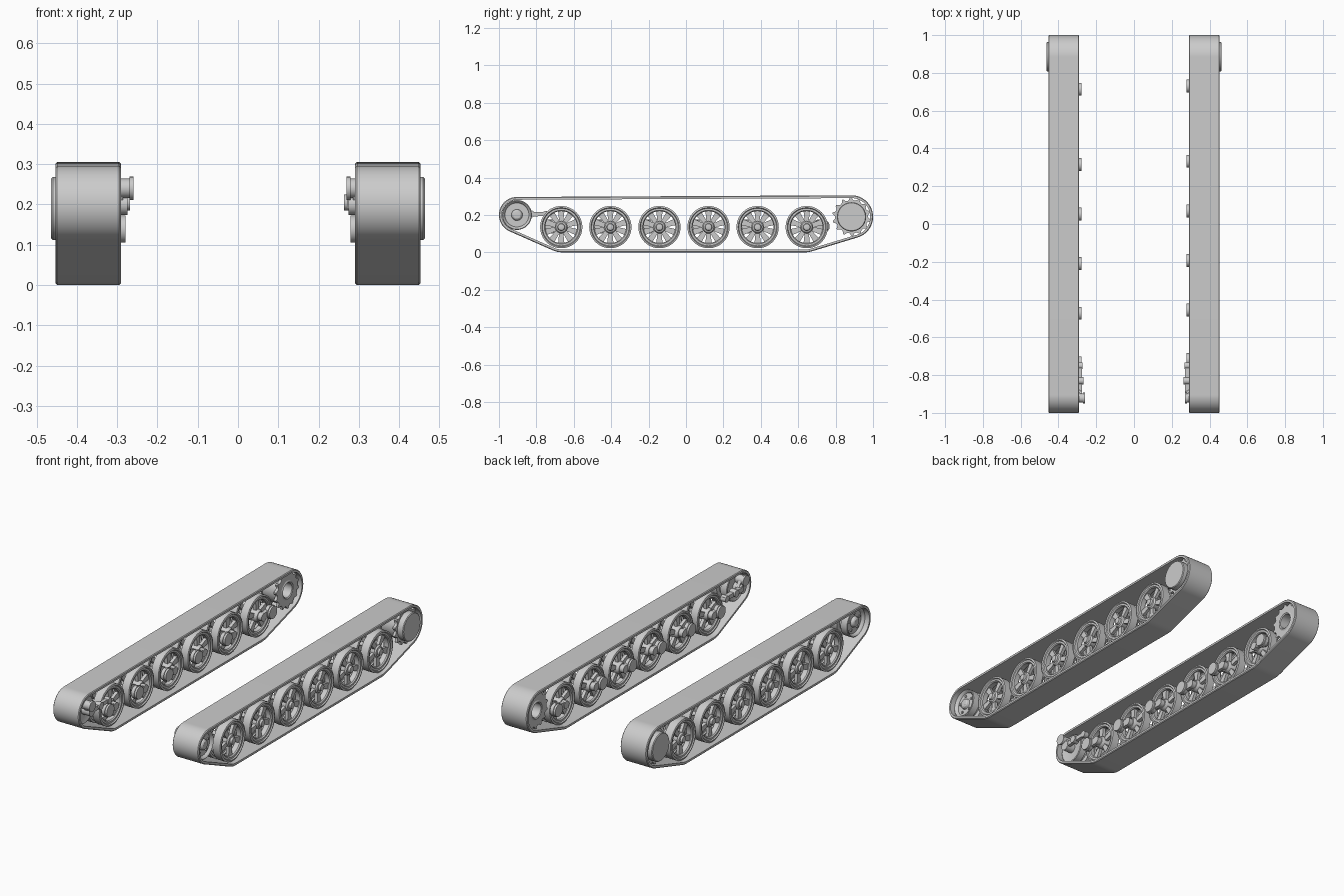
import bpy, bmesh
from math import cos, sin, pi, tau, radians
from mathutils import Vector

if "Cube" in bpy.data.objects:
    bpy.data.objects.remove(bpy.data.objects["Cube"])

steel = bpy.data.materials.new("plain grey steel")
steel.use_nodes = True
GREY = (0.6, 0.6, 0.6, 1)
steel.diffuse_color = GREY
steel.node_tree.nodes["Principled BSDF"].inputs["Base Color"].default_value = GREY

# Key positions as (y, z) in the side plane
IDLER, SPROCKET = (-0.904, 0.2), (0.885, 0.19)
WHEEL_Z = 0.135
WHEEL_YS = [-0.667 + 0.2625 * i for i in range(6)]


def skin(bm, loops, wrap=True):
    """Join matching closed loops of points with quads."""
    rows = [[bm.verts.new(p) for p in loop] for loop in loops]
    n = len(rows[0])
    for a in range(len(rows) if wrap else len(rows) - 1):
        r, q = rows[a], rows[(a + 1) % len(rows)]
        for i in range(n):
            j = (i + 1) % n
            bm.faces.new((r[i], r[j], q[j], q[i]))


def circle(x, r, centre, n):
    return [Vector((x, centre[0] + r * cos(tau * i / n), centre[1] + r * sin(tau * i / n)))
            for i in range(n)]


def lathe(bm, profile, centre, n=40, wrap=False):
    """Turn (x, radius) points about an axis along x."""
    skin(bm, [circle(x, r, centre, n) for x, r in profile], wrap)


def cylinder(bm, x0, x1, r, centre, n=24):
    lathe(bm, [(x0, 0), (x0, r), (x1, r), (x1, 0)], centre, n)


def prism(bm, outline, x0, x1):
    """Extrude a (y, z) outline along x."""
    skin(bm, [[Vector((x, y, z)) for y, z in outline] for x in (x0, x1)], False)
    bm.verts.ensure_lookup_table()
    n = len(outline)
    bm.faces.new(bm.verts[-n:])
    bm.faces.new(bm.verts[-2 * n:-n])


def bar(bm, a, b, wa, wb, x0, x1):
    """Tapered flat bar between two (y, z) points."""
    a, b = Vector(a), Vector(b)
    d = (b - a).normalized()
    side = Vector((-d.y, d.x))
    prism(bm, [a - side * wa / 2, b - side * wb / 2, b + side * wb / 2, a + side * wa / 2], x0, x1)


def finish(name, bm, side):
    """Place the part on one side and shade it."""
    for v in bm.verts:
        v.co.x *= side
    bmesh.ops.remove_doubles(bm, verts=bm.verts, dist=1e-5)
    bmesh.ops.recalc_face_normals(bm, faces=bm.faces)
    mesh = bpy.data.meshes.new(name)
    bm.to_mesh(mesh)
    bm.free()
    mesh.materials.append(steel)
    mesh.shade_smooth()
    mesh.set_sharp_from_angle(angle=radians(32))
    obj = bpy.data.objects.new(name, mesh)
    bpy.context.collection.objects.link(obj)
    return obj


def belt_path():
    """Tight loop around four guide circles: (point, outward direction)."""
    guides = [(*IDLER, 0.096), (*SPROCKET, 0.115), (-0.66, WHEEL_Z, 0.135), (0.635, WHEEL_Z, 0.135)]
    pts = []
    for y, z, r in guides:
        for i in range(80):
            d = Vector((cos(tau * i / 80), sin(tau * i / 80)))
            pts.append((Vector((y, z)) + d * r, d))
    pts.sort(key=lambda p: (p[0].x, p[0].y))

    def chain(seq):
        out = []
        for p in seq:
            while len(out) > 1:
                u, v = out[-1][0] - out[-2][0], p[0] - out[-2][0]
                if u.x * v.y - u.y * v.x > 1e-9:
                    break
                out.pop()
            out.append(p)
        return out[:-1]
    return chain(pts) + chain(pts[::-1])


def track_belt(side):
    bm = bmesh.new()
    path = belt_path()
    section = [(0.291, 0.015), (0.291, 0.004), (0.295, 0), (0.449, 0), (0.453, 0.004), (0.453, 0.015)]
    skin(bm, [[Vector((x, (p - d * t).x, (p - d * t).y)) for p, d in path] for x, t in section])
    finish("track_belt", bm, side)


def road_wheel(side, y):
    """Twin spoked discs on one hub."""
    bm = bmesh.new()
    c = (y, WHEEL_Z)
    for x0, x1, turn in ((0.315, 0.365, 0), (0.385, 0.437, pi / 5)):
        lathe(bm, [(x0, 0.104), (x0 + 0.003, 0.113), (x1 - 0.003, 0.113), (x1, 0.104), (x1 - 0.006, 0.1),
                   (x1 - 0.006, 0.09), (x1 - 0.012, 0.085), (x0 + 0.012, 0.085), (x0 + 0.006, 0.09),
                   (x0 + 0.006, 0.1)], c, 48, True)
        mid = (x0 + x1) / 2
        for i in range(5):
            a = pi / 2 + turn + tau * i / 5
            d = Vector((cos(a), sin(a)))
            bar(bm, Vector(c) + d * 0.02, Vector(c) + d * 0.088, 0.02, 0.034, mid - 0.009, mid + 0.009)
    lathe(bm, [(0.315, 0), (0.315, 0.027), (0.33, 0.034), (0.42, 0.034), (0.428, 0.028),
               (0.43, 0.02), (0.441, 0.017), (0.445, 0)], c, 32)
    finish("road_wheel", bm, side)


def swing_arm(side, y, pivot_y):
    bm = bmesh.new()
    c, pivot = (y, WHEEL_Z), (pivot_y, 0.139)
    cylinder(bm, 0.279, 0.312, 0.034, pivot)
    cylinder(bm, 0.29, 0.298, 0.038, pivot)
    bar(bm, pivot, c, 0.045, 0.035, 0.293, 0.312)
    cylinder(bm, 0.29, 0.325, 0.022, c)
    finish("swing_arm", bm, side)


def drive_sprocket(side):
    bm = bmesh.new()
    teeth, step = 14, 6
    radii = [0.088, 0.088, 0.092, 0.103, 0.103, 0.092]
    count = teeth * step

    def ring(x, hole):
        return [Vector((x, SPROCKET[0] + r * cos(tau * i / count), SPROCKET[1] + r * sin(tau * i / count)))
                for i in range(count) for r in [hole or radii[i % step]]]
    for x0, x1 in ((0.312, 0.328), (0.412, 0.428)):
        skin(bm, [ring(x0, 0), ring(x1, 0), ring(x1, 0.04), ring(x0, 0.04)])
    # Drum with an open inner end
    lathe(bm, [(0.4, 0), (0.4, 0.04), (0.312, 0.04), (0.308, 0.046), (0.312, 0.054), (0.328, 0.078),
               (0.412, 0.078), (0.412, 0)], SPROCKET, 48)
    finish("drive_sprocket", bm, side)
    bm = bmesh.new()
    lathe(bm, [(0.42, 0), (0.42, 0.078), (0.46, 0.078), (0.464, 0.074), (0.464, 0)], SPROCKET, 48)
    finish("sprocket_cover", bm, side)


def idler_wheel(side):
    bm = bmesh.new()
    lathe(bm, [(0.325, 0), (0.325, 0.07), (0.322, 0.076), (0.325, 0.08), (0.362, 0.08), (0.366, 0.06),
               (0.382, 0.06), (0.386, 0.08), (0.425, 0.08), (0.428, 0.076), (0.424, 0.07),
               (0.412, 0.064), (0.412, 0.03), (0.425, 0.026), (0.43, 0.02), (0.432, 0)], IDLER, 48)
    for i in range(5):
        a = pi / 2 + tau * i / 5
        cylinder(bm, 0.405, 0.418, 0.007, (IDLER[0] + 0.047 * cos(a), IDLER[1] + 0.047 * sin(a)), 6)
    finish("idler_wheel", bm, side)


def idler_crank(side):
    bm = bmesh.new()
    lug_x, arm_x = (0.27, 0.263) if side > 0 else (0.259, 0.268)
    lug = (-0.922, 0.24)
    cylinder(bm, lug_x, 0.33, 0.024, lug)
    cylinder(bm, lug_x, lug_x + 0.01, 0.029, lug)
    bar(bm, lug, (-0.895, 0.2), 0.04, 0.045, 0.285, 0.305)
    cylinder(bm, 0.275, 0.33, 0.026, IDLER)
    bar(bm, (-0.9, 0.202), (-0.735, 0.205), 0.026, 0.02, arm_x + 0.008, 0.295)
    cylinder(bm, arm_x, 0.3, 0.02, (-0.83, 0.205))
    cylinder(bm, arm_x + 0.004, 0.3, 0.018, (-0.75, 0.203))
    finish("idler_crank", bm, side)


for side in (1, -1):
    track_belt(side)
    drive_sprocket(side)
    idler_wheel(side)
    idler_crank(side)
    shift = 0.017 if side > 0 else 0
    for i, y in enumerate(WHEEL_YS):
        road_wheel(side, y)
        # The rearmost arm trails the other way
        swing_arm(side, y, y + shift + (0.068 if i == 5 else -0.068))
